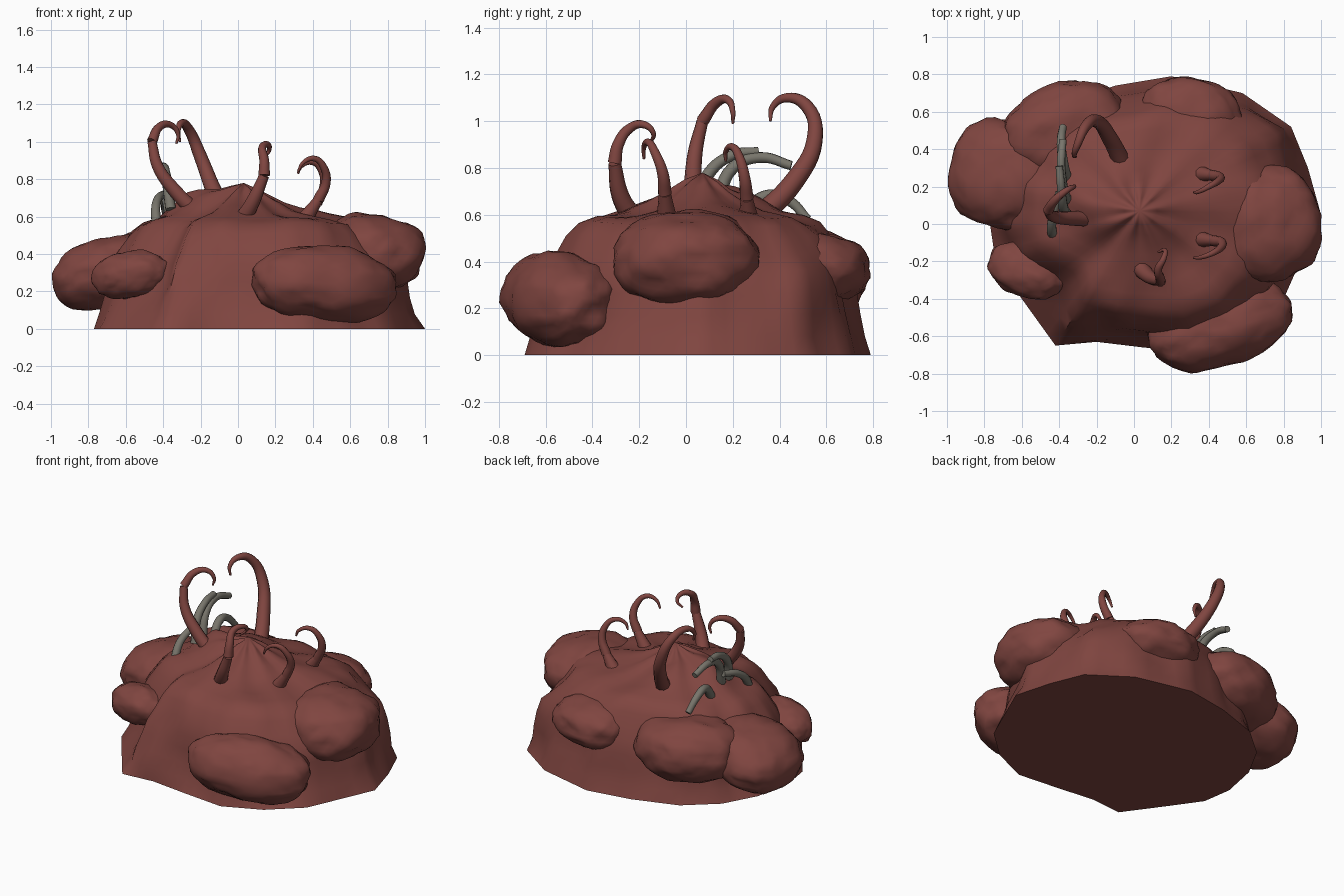
import bpy, bmesh, math
from mathutils import Vector, noise

cube = bpy.data.objects.get("Cube")
if cube:
    bpy.data.objects.remove(cube, do_unlink=True)


def make_material(name, rgb):
    mat = bpy.data.materials.new(name)
    mat.use_nodes = True
    mat.diffuse_color = (*rgb, 1)
    mat.node_tree.nodes["Principled BSDF"].inputs["Base Color"].default_value = (*rgb, 1)
    return mat


FLESH = make_material("red brown flesh", (0.215, 0.06, 0.051))
GREY = make_material("grey spike", (0.19, 0.18, 0.15))


def smooth(obj, angle):
    bpy.ops.object.select_all(action="DESELECT")
    obj.select_set(True)
    bpy.context.view_layer.objects.active = obj
    bpy.ops.object.shade_smooth_by_angle(angle=math.radians(angle))


def add_mesh(name, bm, mat, angle=50):
    bmesh.ops.recalc_face_normals(bm, faces=bm.faces)
    mesh = bpy.data.meshes.new(name)
    bm.to_mesh(mesh)
    bm.free()
    obj = bpy.data.objects.new(name, mesh)
    bpy.context.collection.objects.link(obj)
    mesh.materials.append(mat)
    smooth(obj, angle)


# Mound: the ground outline shrinks ring by ring towards the peak
OUTLINE = [(1.0, .05), (.93, .3), (.84, .52), (.58, .7), (.2, .79), (-.1, .74),
           (-.4, .64), (-.6, .47), (-.72, .25), (-.77, 0), (-.74, -.2), (-.6, -.4),
           (-.42, -.65), (-.2, -.63), (.05, -.66), (.35, -.69), (.6, -.58), (.8, -.4)]
PROFILE = [(1, 0), (.96, .08), (.93, .17), (.91, .26), (.88, .35), (.83, .43), (.77, .51),
           (.7, .56), (.61, .585), (.5, .6), (.4, .615), (.32, .635), (.24, .665),
           (.17, .7), (.1, .74)]
PEAK = Vector((.03, .07, .78))
SWELLS = [(-.28, .14, .1), (-.2, .02, .06), (-.07, .28, .07), (.03, -.2, .03),
          (-.1, .1, .03)]
PINCH_ANGLE = math.radians(-136)
STEPS = 4


def mound_point(base, f, z):
    if z > 0:
        # the front right corner flares only at the ground
        away = math.atan2(base.y - PEAK.y, base.x - PEAK.x) - PINCH_ANGLE
        f *= 1 - .17 * math.exp(-(away / .3) ** 2) * min(1, z * 4)
    p = PEAK.lerp(base, f)
    p.z = z
    if z > 0:
        spot = Vector((p.x * 3, p.y * 3, z * 3))
        wobble = noise.noise(spot) + .5 * noise.noise(spot * 2.3)
        angle = math.atan2(p.y - PEAK.y, p.x - PEAK.x)
        p.x += (p.x - PEAK.x) * wobble * .05
        p.y += (p.y - PEAK.y) * wobble * .05
        p.z += .01 * math.sin(angle * 9) * (1 - f) + .025 * wobble * min(1, z * 3)
        for x, y, h in SWELLS:
            p.z += h * math.exp(-((p.x - x) ** 2 + (p.y - y) ** 2) / .012) * min(1, f * 4)
    return p


bm = bmesh.new()
base = []
for i, a in enumerate(OUTLINE):
    a, b = Vector((*a, 0)), Vector((*OUTLINE[(i + 1) % len(OUTLINE)], 0))
    base += [a.lerp(b, s / STEPS) for s in range(STEPS)]
rings = [[bm.verts.new(mound_point(p, f, z)) for p in base] for f, z in PROFILE]
n = len(base)
for low, high in zip(rings, rings[1:]):
    for i in range(n):
        j = (i + 1) % n
        bm.faces.new((low[i], low[j], high[j], high[i]))
top = bm.verts.new(PEAK)
for i in range(n):
    bm.faces.new((rings[-1][i], rings[-1][(i + 1) % n], top))
bm.faces.new(rings[0][::-1])
add_mesh("mound", bm, FLESH)


# Lumps: rumpled boulders pushed into the sides of the mound
def lump(name, centre, size, turn=0, tilt=0):
    bm = bmesh.new()
    bmesh.ops.create_icosphere(bm, subdivisions=4, radius=1)
    c, s = math.cos(math.radians(turn)), math.sin(math.radians(turn))
    for v in bm.verts:
        d = v.co.normalized()
        boxy = 1 / sum(abs(k) ** 2.25 for k in d) ** (1 / 2.25)
        bump = noise.noise(d * 1.6 + Vector(centre) * 7) * .08
        bump += noise.noise(d * 4 + Vector(centre) * 5) * .06
        p = d * (boxy + bump)
        x, y, z = (p[k] * size[k] for k in range(3))
        z += x * tilt
        v.co = Vector((x * c - y * s, x * s + y * c, z)) + Vector(centre)
    add_mesh(name, bm, FLESH)


lump("front_lump", (.46, -.54, .24), (.39, .22, .2), 16, -.06)
lump("left_lump", (.7, .0, .405), (.3, .31, .205))
lump("back_lump", (.3, .56, .37), (.27, .22, .15), -12)
lump("right_lump", (-.7, .27, .3), (.29, .29, .19), -10, .2)
lump("back_right_lump", (-.37, .5, .34), (.34, .25, .2), 18)
lump("front_right_lump", (-.57, -.25, .29), (.21, .14, .125), -18, .08)


# Horns and spikes: tapered tubes along smooth curves
def tube(name, pieces, mat):
    curve = bpy.data.curves.new(name, "CURVE")
    curve.dimensions = "3D"
    curve.bevel_depth = 1
    curve.bevel_resolution = 3
    curve.resolution_u = 6
    curve.use_fill_caps = True
    for points, thick, thin in pieces:
        spline = curve.splines.new("BEZIER")
        spline.bezier_points.add(len(points) - 1)
        for i, (bp, co) in enumerate(zip(spline.bezier_points, points)):
            bp.co = co
            bp.handle_left_type = bp.handle_right_type = "AUTO"
            bp.radius = thick + (thin - thick) * i / (len(points) - 1)
    obj = bpy.data.objects.new(name, curve)
    bpy.context.collection.objects.link(obj)
    curve.materials.append(mat)
    bpy.ops.object.select_all(action="DESELECT")
    obj.select_set(True)
    bpy.context.view_layer.objects.active = obj
    bpy.ops.object.convert(target="MESH")
    smooth(bpy.context.object, 50)


def horn(name, points, joint, thick):
    if joint:
        pieces = [(points[:joint + 1], thick, thick * .55),
                  (points[joint:], thick * .62, .006)]
    else:
        pieces = [(points, thick, .006)]
    tube(name, pieces, FLESH)


horn("back_horn", [(-.04, .28, .56), (-.13, .46, .74), (-.2, .55, .92), (-.26, .52, 1.06),
                   (-.3, .43, 1.1), (-.32, .37, 1.06), (-.31, .36, 1.0)], 0, .05)
horn("right_horn", [(-.2, .03, .6), (-.33, .03, .73), (-.43, .04, .87), (-.46, .07, 1.0),
                    (-.42, .13, 1.08), (-.36, .18, 1.09), (-.32, .2, 1.04),
                    (-.33, .2, .99)], 3, .045)
horn("front_horn", [(.01, -.21, .56), (.08, -.28, .68), (.14, -.305, .82), (.14, -.29, .9),
                    (.13, -.24, .97), (.16, -.18, .985), (.165, -.14, .95),
                    (.13, -.15, .91)], 2, .05)
horn("left_front_horn", [(.34, -.08, .56), (.43, -.09, .69), (.47, -.1, .78), (.46, -.13, .86),
                         (.41, -.16, .91), (.35, -.18, .89), (.32, -.18, .84)], 1, .048)
horn("left_back_horn", [(.34, .27, .56), (.42, .26, .67), (.46, .25, .76), (.45, .23, .84),
                        (.4, .2, .89), (.34, .17, .87), (.32, .17, .83)], 1, .048)

SPIKES = [[(-.36, .05, .64), (-.38, .1, .78), (-.39, .2, .855), (-.4, .31, .87)],
          [(-.36, .13, .64), (-.38, .2, .8), (-.39, .32, .845), (-.38, .45, .81)],
          [(-.36, .24, .58), (-.38, .34, .68), (-.39, .44, .66), (-.38, .52, .58)],
          [(-.42, -.08, .49), (-.44, -.03, .61), (-.43, .06, .69), (-.4, .17, .72)]]
for i, points in enumerate(SPIKES):
    tube(f"grey_spike_{i + 1}", [(points, .029, .02)], GREY)
